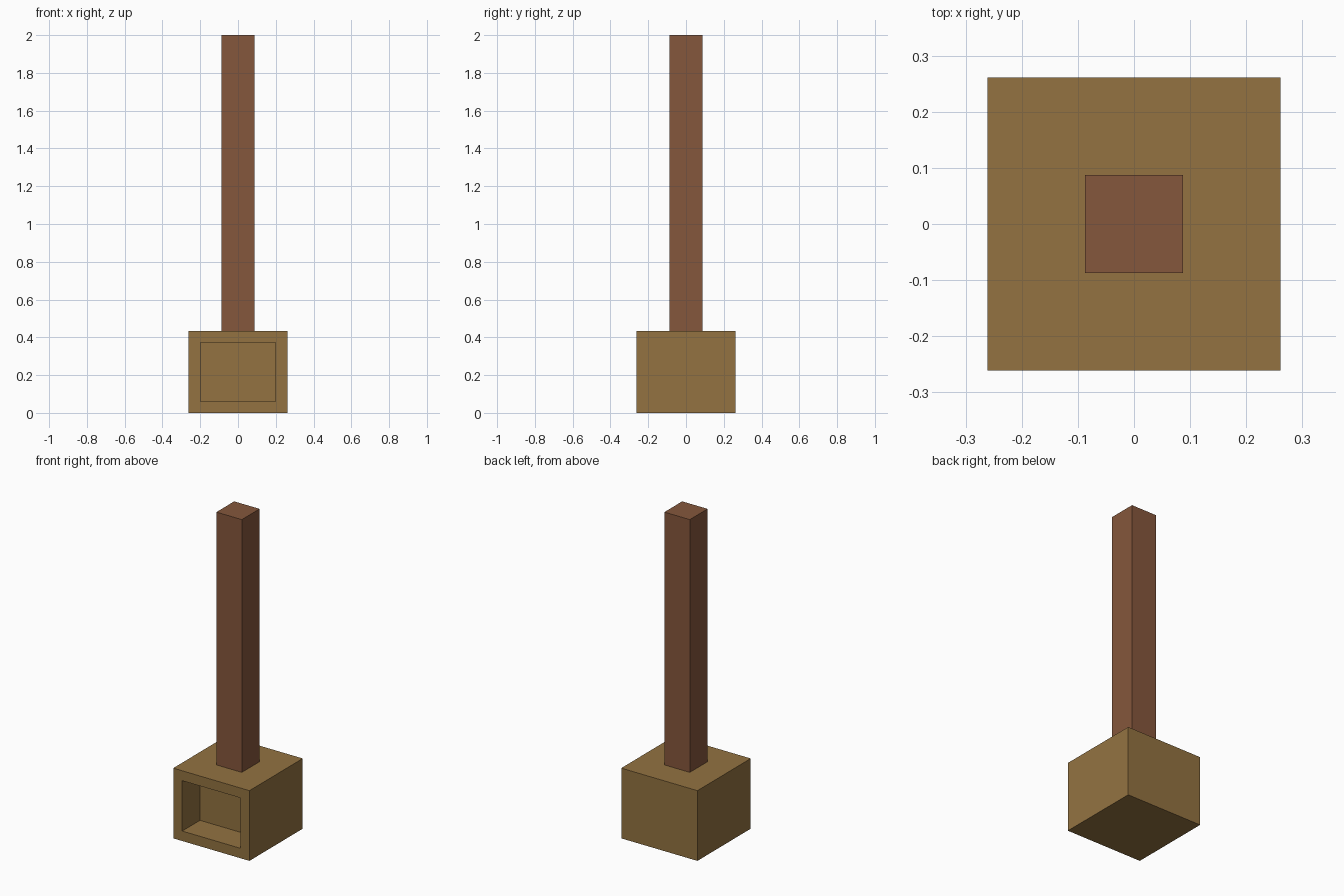
import bpy
import bmesh
from mathutils import Vector

if "Cube" in bpy.data.objects:
    bpy.data.objects.remove(bpy.data.objects["Cube"], do_unlink=True)

U = 2 / 23  # grid unit: the whole model is 23 units tall


def material(name, rgb):
    mat = bpy.data.materials.new(name)
    mat.use_nodes = True
    color = (*rgb, 1)
    mat.diffuse_color = color
    mat.node_tree.nodes["Principled BSDF"].inputs["Base Color"].default_value = color
    return mat


def block(bm, size, z_bottom):
    """Add a box centred on the z axis, sized in grid units."""
    verts = bmesh.ops.create_cube(bm, size=1)["verts"]
    bmesh.ops.scale(bm, vec=Vector(size) * U, verts=verts)
    bmesh.ops.translate(bm, vec=(0, 0, (z_bottom + size[2] / 2) * U), verts=verts)


def finish(bm, name, mat):
    mesh = bpy.data.meshes.new(name)
    bm.to_mesh(mesh)
    bm.free()
    mesh.materials.append(mat)
    obj = bpy.data.objects.new(name, mesh)
    bpy.context.collection.objects.link(obj)


# Square base with a rectangular recess in its front
bm = bmesh.new()
block(bm, (6, 6, 5), 0)
bm.normal_update()
front = min(bm.faces, key=lambda f: f.calc_center_median().y)
bmesh.ops.inset_region(bm, faces=[front], thickness=U)
floor = bmesh.ops.extrude_face_region(bm, geom=[front])["geom"]
bmesh.ops.delete(bm, geom=[front], context="FACES_ONLY")
bmesh.ops.translate(bm, vec=(0, 2 * U, 0),
                    verts=[v for v in floor if isinstance(v, bmesh.types.BMVert)])
bmesh.ops.recalc_face_normals(bm, faces=bm.faces)
finish(bm, "base", material("tan wood", (0.292, 0.171, 0.053)))

# Tall square post
bm = bmesh.new()
block(bm, (2, 2, 18), 5)
finish(bm, "post", material("brown wood", (0.235, 0.095, 0.045)))
